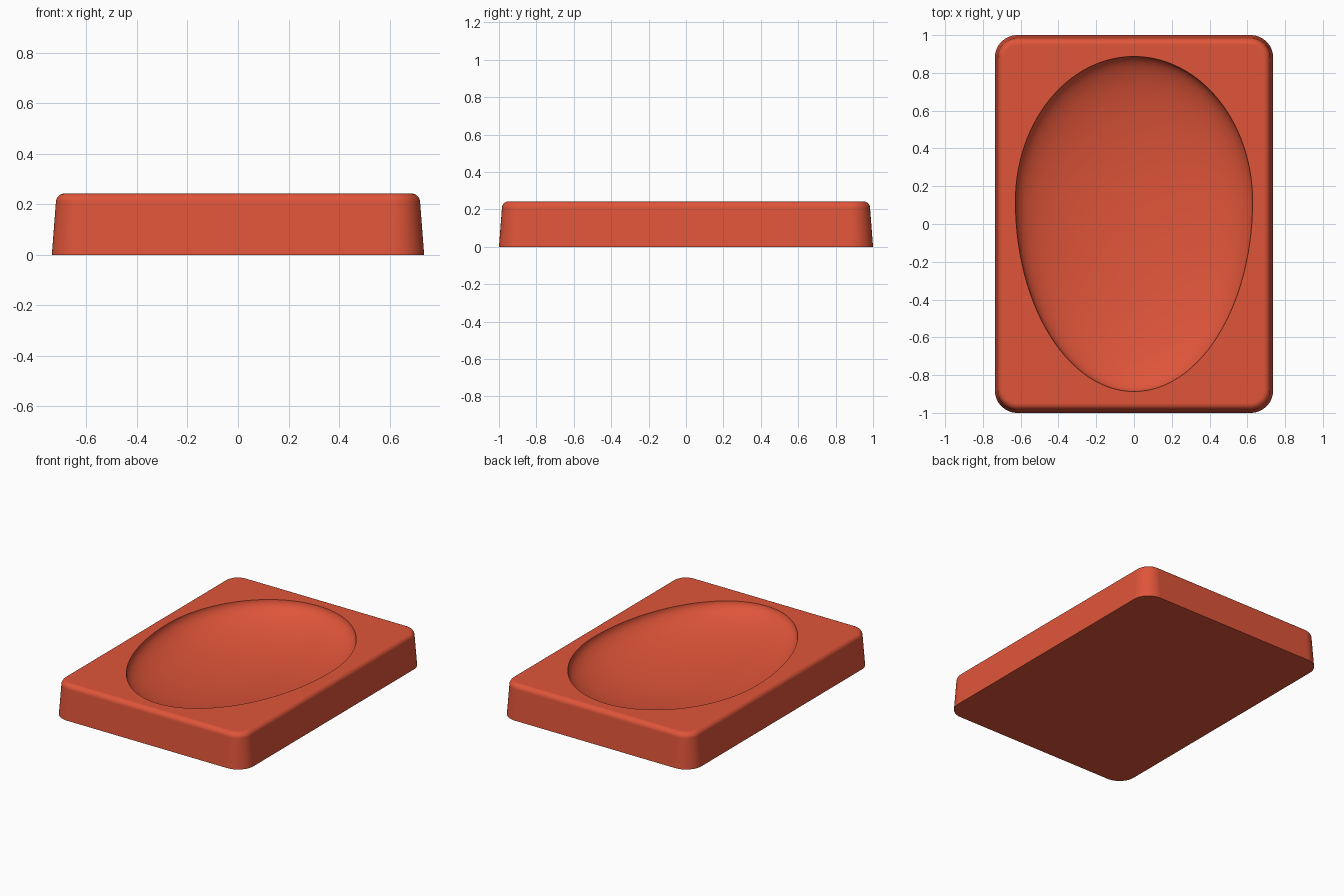
import bpy, bmesh
from math import sin, cos, pi, radians

cube = bpy.data.objects.get("Cube")
if cube:
    bpy.data.objects.remove(cube)

HALF_X, HALF_Y, HEIGHT = 0.737, 1.0, 0.243
CORNER, FILLET, TAPER = 0.12, 0.035, 0.016
EGG_X, EGG_MID, EGG_BACK, EGG_FRONT, DEPTH = 0.628, 0.12, 0.767, 1.007, 0.19
ARC, EGG_SEGS, EGG_RINGS = 14, 112, 28

red = bpy.data.materials.new("terracotta red")
red.use_nodes = True
colour = (0.74, 0.09, 0.041, 1)
red.diffuse_color = colour
shader = red.node_tree.nodes["Principled BSDF"]
shader.inputs["Base Color"].default_value = colour
shader.inputs["Roughness"].default_value = 0.6

bm = bmesh.new()


def rounded_loop(inset, z):
    """Rounded rectangle moved inwards by inset."""
    r = CORNER - inset
    verts = []
    for q, (sx, sy) in enumerate(((1, 1), (-1, 1), (-1, -1), (1, -1))):
        for i in range(ARC + 1):
            a = (q + i / ARC) * pi / 2
            verts.append(bm.verts.new((sx * (HALF_X - CORNER) + r * cos(a),
                                       sy * (HALF_Y - CORNER) + r * sin(a), z)))
    return verts


def egg_loop(t):
    """Egg outline, from the rim at t = pi/2 towards the bowl floor at t = 0."""
    verts = []
    for i in range(EGG_SEGS):
        a = 2 * pi * i / EGG_SEGS
        length = EGG_BACK if sin(a) > 0 else EGG_FRONT
        verts.append(bm.verts.new((EGG_X * sin(t) * cos(a),
                                   EGG_MID + length * sin(t) * sin(a),
                                   HEIGHT - DEPTH * cos(t))))
    return verts


def skin(loops):
    for a, b in zip(loops, loops[1:]):
        for i in range(len(a)):
            j = (i + 1) % len(a)
            bm.faces.new((a[i], a[j], b[j], b[i]))


def loop_edges(loop):
    return [bm.edges.get((v, loop[i - 1])) for i, v in enumerate(loop)]


# Tapered body with a rounded top edge
shell = [rounded_loop(0, 0)]
for i in range(9):
    a = i / 8 * pi / 2
    shell.append(rounded_loop(TAPER + FILLET * (1 - cos(a)),
                              HEIGHT - FILLET * (1 - sin(a))))
skin(shell)
bm.faces.new(shell[0][::-1])

# Egg-shaped bowl
bowl = [egg_loop(pi / 2 * (1 - i / EGG_RINGS)) for i in range(EGG_RINGS)]
skin(bowl)
floor = bm.verts.new((0, EGG_MID, HEIGHT - DEPTH))
for i, v in enumerate(bowl[-1]):
    bm.faces.new((bowl[-1][i - 1], v, floor))

# Flat top around the bowl
bmesh.ops.triangle_fill(bm, use_beauty=True, normal=(0, 0, 1),
                        edges=loop_edges(shell[-1]) + loop_edges(bowl[0]))
bmesh.ops.recalc_face_normals(bm, faces=bm.faces[:])

mesh = bpy.data.meshes.new("egg_dish")
bm.to_mesh(mesh)
bm.free()
mesh.materials.append(red)
dish = bpy.data.objects.new("egg_dish", mesh)
bpy.context.collection.objects.link(dish)

# Smooth shading with a crisp rim and base edge
bpy.ops.object.select_all(action='DESELECT')
dish.select_set(True)
bpy.context.view_layer.objects.active = dish
bpy.ops.object.shade_smooth_by_angle(angle=radians(35))
weighted = dish.modifiers.new("even_normals", 'WEIGHTED_NORMAL')
weighted.keep_sharp = True
